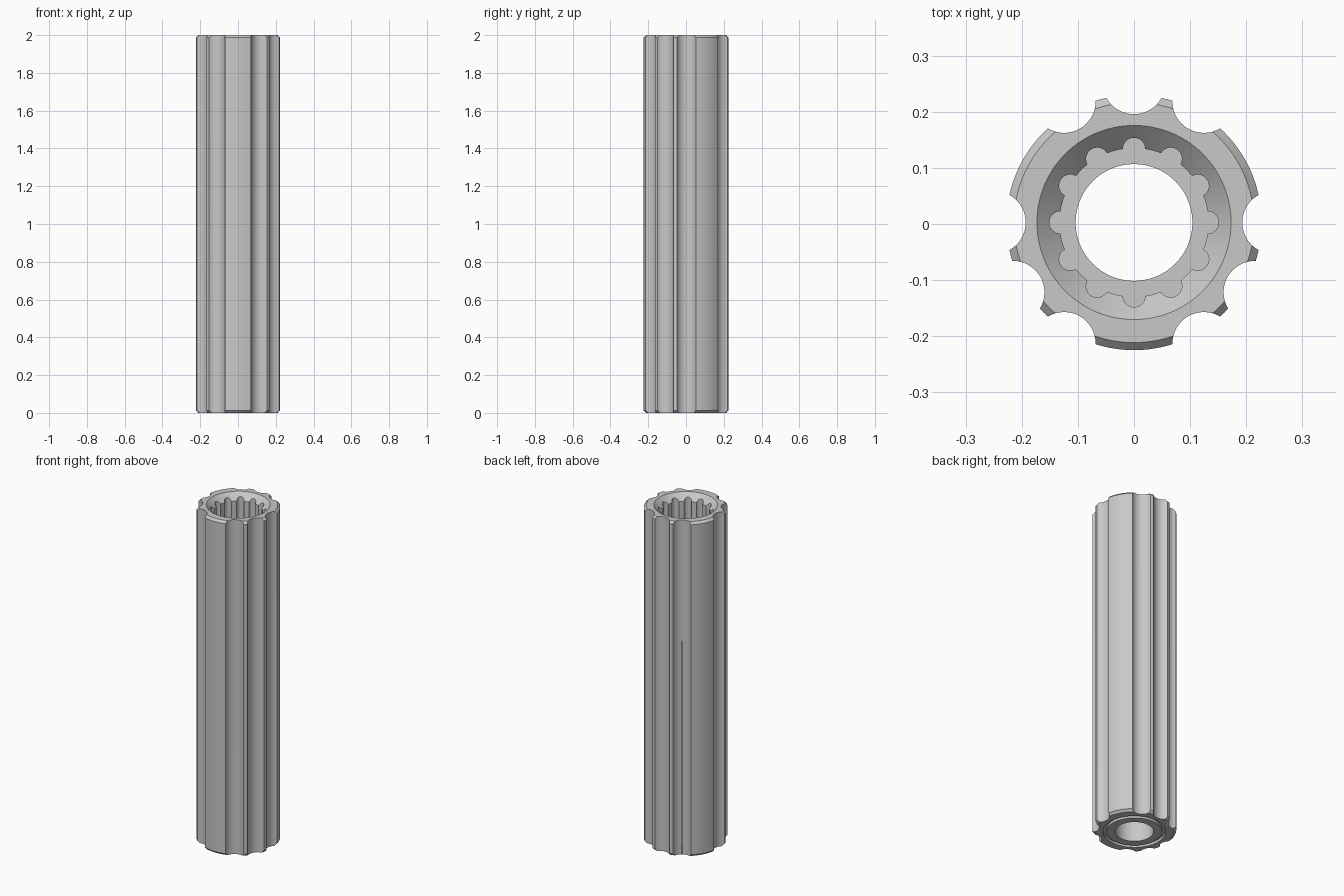
import bpy, bmesh, math
from mathutils import Matrix, Vector

if "Cube" in bpy.data.objects:
    bpy.data.objects.remove(bpy.data.objects["Cube"])

Y0 = 0.0027      # shifts the axis so that the uneven fluting is centred
FLOOR = 1.4      # bottom of the splined socket


def make_object(name, bm):
    bmesh.ops.recalc_face_normals(bm, faces=bm.faces)
    mesh = bpy.data.meshes.new(name)
    bm.to_mesh(mesh)
    bm.free()
    obj = bpy.data.objects.new(name, mesh)
    bpy.context.collection.objects.link(obj)
    return obj


def lathe(name, profile, steps=120):
    """Revolve a closed (radius, z) outline around the vertical axis."""
    bm = bmesh.new()
    rings = []
    for i in range(steps):
        a = 2 * math.pi * i / steps
        rings.append([bm.verts.new((r * math.cos(a), r * math.sin(a) + Y0, z))
                      for r, z in profile])
    n = len(profile)
    for i in range(steps):
        p, q = rings[i], rings[(i + 1) % steps]
        for j in range(n):
            k = (j + 1) % n
            bm.faces.new((p[j], q[j], q[k], p[k]))
    return make_object(name, bm)


def rod_cutter(name, angles, distance, radius, z0, z1, sides):
    """Upright rods around the axis, used to cut flutes."""
    bm = bmesh.new()
    for deg in angles:
        a = math.radians(deg)
        pos = Vector((distance * math.cos(a), distance * math.sin(a) + Y0, (z0 + z1) / 2))
        bmesh.ops.create_cone(bm, cap_ends=True, segments=sides, radius1=radius,
                              radius2=radius, depth=z1 - z0,
                              matrix=Matrix.Translation(pos) @ Matrix.Rotation(a, 4, 'Z'))
    obj = make_object(name, bm)
    obj.hide_render = True
    return obj


# Tube: chamfered ends, flared socket mouth, ring groove under the foot
shaft = lathe("fluted_shaft", [
    (0.104, 0), (0.150, 0), (0.150, 0.015), (0.170, 0.015), (0.170, 0),
    (0.214, 0), (0.2275, 0.0135), (0.2275, 1.9865), (0.214, 2),
    (0.173, 2), (0.1325, 1.96), (0.1325, FLOOR), (0.104, FLOOR)])

# Outer flutes: nine of twelve positions, leaving three wide lands
outer = rod_cutter("outer_flute_cutter",
                   [d for d in range(0, 360, 30) if d % 120 != 30],
                   0.249, 0.056, -0.1, 2.1, 48)
# Inner splines: twelve round flutes in the socket
inner = rod_cutter("inner_spline_cutter", range(0, 360, 30),
                   0.131, 0.02, FLOOR - 0.002, 2.1, 28)

for cutter in (outer, inner):
    mod = shaft.modifiers.new(cutter.name, 'BOOLEAN')
    mod.operation = 'DIFFERENCE'
    mod.solver = 'EXACT'
    mod.object = cutter

# Bake the cuts and drop the cutters
bpy.context.view_layer.update()
graph = bpy.context.evaluated_depsgraph_get()
baked = bpy.data.meshes.new_from_object(shaft.evaluated_get(graph))
shaft.modifiers.clear()
shaft.data = baked
for cutter in (outer, inner):
    bpy.data.objects.remove(cutter)

# Single steel grey
steel = bpy.data.materials.new("steel_grey")
steel.diffuse_color = (0.58, 0.58, 0.58, 1)
steel.use_nodes = True
steel.node_tree.nodes["Principled BSDF"].inputs["Base Color"].default_value = steel.diffuse_color
shaft.data.materials.clear()
shaft.data.materials.append(steel)

bpy.ops.object.select_all(action='DESELECT')
shaft.select_set(True)
bpy.context.view_layer.objects.active = shaft
bpy.ops.object.shade_smooth_by_angle(angle=math.radians(25))
